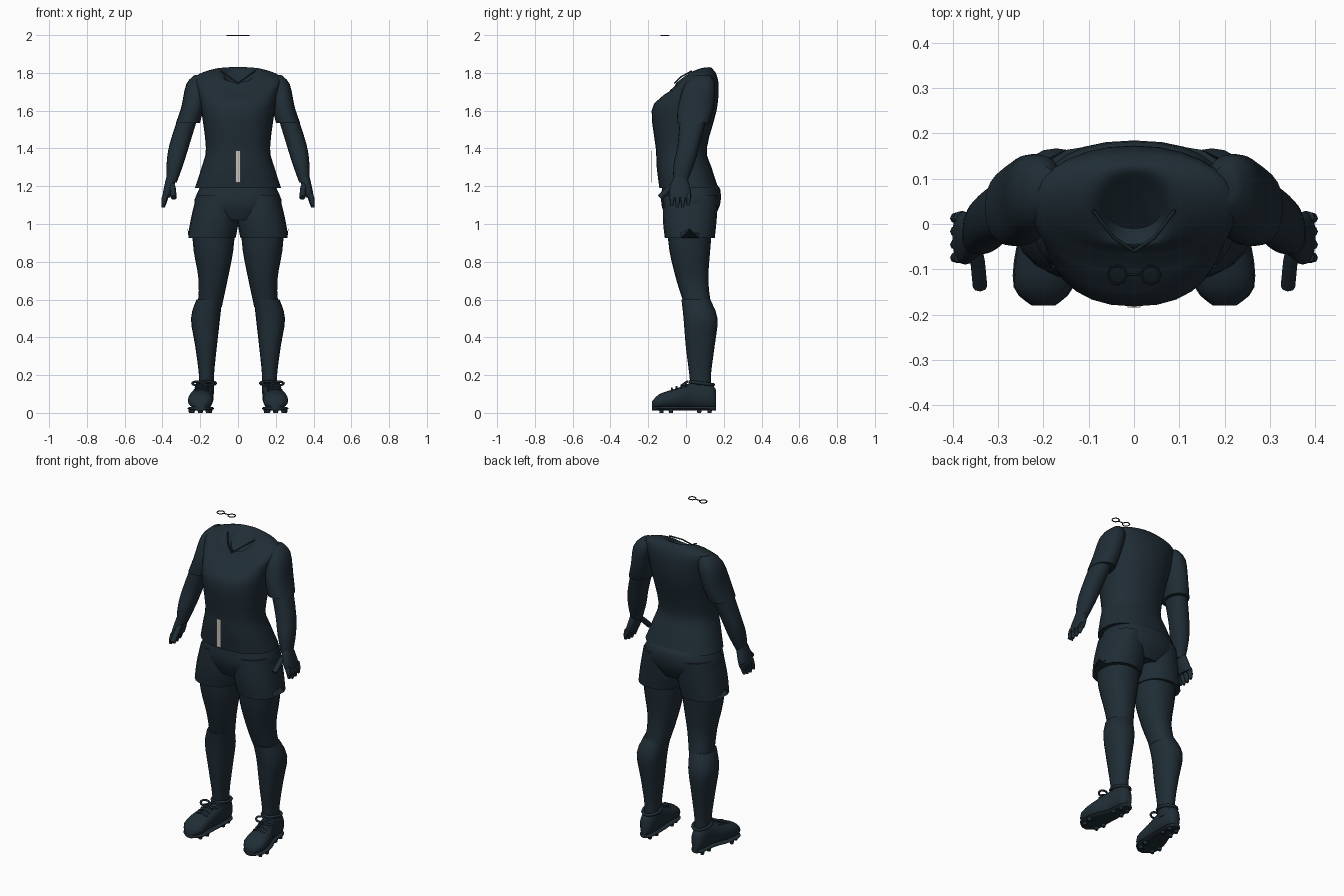
import bpy, bmesh, math
from mathutils import Vector

cube = bpy.data.objects.get("Cube")
if cube:
    bpy.data.objects.remove(cube)


def material(name, *rgb):
    made = bpy.data.materials.new(name)
    made.use_nodes = True
    made.diffuse_color = (*rgb, 1)
    shader = made.node_tree.nodes["Principled BSDF"]
    shader.inputs["Base Color"].default_value = (*rgb, 1)
    shader.inputs["Roughness"].default_value = .8
    return made


SLATE = material("dark slate", .014, .026, .036)
PALE = material("pale beige", .58, .55, .5)
BLACK = material("near black", .006, .008, .01)


def finish(bm, name, mat=SLATE):
    """Turn a bmesh into a named, smoothly shaded object."""
    bmesh.ops.recalc_face_normals(bm, faces=bm.faces)
    mesh = bpy.data.meshes.new(name)
    bm.to_mesh(mesh)
    bm.free()
    mesh.materials.append(mat)
    part = bpy.data.objects.new(name, mesh)
    bpy.context.collection.objects.link(part)
    bpy.ops.object.select_all(action="DESELECT")
    part.select_set(True)
    bpy.context.view_layer.objects.active = part
    bpy.ops.object.shade_smooth_by_angle(angle=math.radians(50))


def skin(bm, rings, closed=False):
    """Bridge consecutive rings, then cap the ends or join them up."""
    following = rings[1:] + rings[:1] if closed else rings[1:]
    for low, high in zip(rings, following):
        for i in range(len(low)):
            bm.faces.new((low[i - 1], low[i], high[i], high[i - 1]))
    if not closed:
        bm.faces.new(rings[0])
        bm.faces.new(rings[-1])


def smooth_keys(keys, steps=3):
    """Run a flowing curve through a few key sections."""
    keys = [Vector(key) for key in keys]
    last = len(keys) - 1
    for k in range(last):
        before, a, b, after = keys[max(k - 1, 0)], keys[k], keys[k + 1], keys[min(k + 2, last)]
        for step in range(steps):
            t = step / steps
            slope_a, slope_b = (b - before) / 2, (after - a) / 2
            ease = t * t * (3 - 2 * t)
            yield a.lerp(b, ease) + slope_a * t * (1 - t) ** 2 - slope_b * t * t * (1 - t)
    yield keys[last]


def loft(name, keys, side=1, shape=None, count=20):
    """Each key holds height, centre x, centre y, half width and half depth."""
    bm = bmesh.new()
    rings = []
    for height, x, y, width, depth in smooth_keys(keys):
        ring = []
        for i in range(count):
            angle = math.tau * i / count
            c, s = [math.copysign(abs(k) ** .88, k) for k in (math.cos(angle), math.sin(angle))]
            point = Vector((x + width * c, y + depth * s, height))
            if shape:
                point = shape(point, c, s)
            point.x *= side
            ring.append(bm.verts.new(point))
        rings.append(ring)
    skin(bm, rings)
    finish(bm, name)


def tube(name, points, radius, mat=SLATE, closed=False, count=8):
    """Sweep a round section along a path."""
    bm = bmesh.new()
    points = [Vector(p) for p in points]
    last = len(points) - 1
    rings = []
    for k, point in enumerate(points):
        before = points[k - 1] if closed or k else point
        after = points[(k + 1) % len(points)] if closed or k < last else point
        turn = (after - before).to_track_quat("Z", "Y")
        angles = [math.tau * i / count for i in range(count)]
        rings.append([bm.verts.new(point + turn @ Vector((math.cos(a), math.sin(a), 0)) * radius)
                      for a in angles])
    skin(bm, rings, closed)
    finish(bm, name, mat)


def loop(x, y, z, width, depth, slope=0, count=16):
    """Points of a level or sloping ellipse."""
    angles = [math.tau * i / count for i in range(count)]
    return [(x + width * math.cos(a), y + depth * math.sin(a), z + slope * math.sin(a)) for a in angles]


def neckline(point, c, s):
    """Lower the front of the shirt progressively towards the collar."""
    drop = min(max(point.z - 1.62, 0) / 2, .08)
    point.z -= drop * ((1 - s) / 2) ** 2
    return point


def side_slit(point, c, s):
    """Notch the outer hem of the shorts."""
    if c > .99 and point.z < .95:
        point.z += .05
    return point


def lie_down(point, c, s):
    """Turn an upright loft so that its height runs along the foot."""
    return Vector((point.x, point.z, point.y))


# Shirt body with a sunken collar, and the seam along its V
loft("shirt_body", [(1.19, 0, .015, .228, .156), (1.3, 0, -.01, .193, .145),
                    (1.4, 0, -.025, .17, .135), (1.6, 0, -.01, .194, .172),
                    (1.72, 0, .02, .212, .153), (1.78, 0, .037, .225, .128),
                    (1.81, 0, .045, .2, .105), (1.83, 0, .04, .1, .085),
                    (1.8, 0, .04, .06, .05)], shape=neckline, count=28)
for side in (1, -1):
    tube("collar_seam", [(0, -.06, 1.745), (side * .045, -.03, 1.777), (side * .09, .03, 1.81)], .004)

# Pale strip just in front of the belly
bm = bmesh.new()
bmesh.ops.create_cube(bm, size=1)
for vert in bm.verts:
    vert.co = Vector((vert.co.x * .028, vert.co.y * .003 - .183, vert.co.z * .17 + 1.305))
finish(bm, "front_strip", PALE)

# Shorts seat
loft("shorts_seat", [(1.02, 0, .02, .14, .12), (1.1, 0, .025, .23, .155),
                     (1.18, 0, .027, .208, .155), (1.21, 0, .02, .195, .14)], count=28)

for side, label in ((1, "left_"), (-1, "right_")):
    # Shorts leg and sleeve
    loft(label + "shorts_leg", [(.925, .14, .02, .127, .132), (1.03, .122, .02, .127, .143),
                                (1.15, .11, .025, .11, .145)], side, side_slit)
    loft(label + "sleeve", [(1.535, .265, .037, .064, .086), (1.62, .24, .052, .06, .095),
                            (1.74, .215, .074, .059, .08), (1.79, .2, .088, .028, .038)], side)

    # Bare leg and sock
    loft(label + "thigh", [(.56, .15, .065, .064, .07), (.7, .132, .034, .076, .084),
                           (.86, .13, .02, .105, .108), (1, .13, .02, .115, .12)], side)
    loft(label + "sock", [(.1, .167, .08, .041, .055), (.2, .167, .075, .04, .057),
                          (.35, .169, .075, .057, .076), (.5, .172, .077, .077, .09),
                          (.6, .152, .052, .068, .076)], side)

    # Boot upper and sole plate share one outline of station, centre, half width and top
    outline = [(-.18, .2, .025, .06), (-.14, .2, .063, .1), (-.05, .195, .062, .13),
               (.04, .176, .047, .162), (.13, .172, .04, .153), (.16, .172, .02, .12)]
    for name, grow, floor, roof in (("boot", 1, .022, 1), ("sole", 1.04, .013, .035)):
        sections = []
        for station, x, width, top in outline:
            top = min(top, roof)
            sections.append((station, x, (top + floor) / 2, width * grow, (top - floor) / 2))
        loft(label + name, sections, side, lie_down)
    tube(label + "boot_collar", loop(side * .167, .083, .157, .047, .062, -.008), .009, closed=True)

    # Pairs of studs under the forefoot and heel
    bm = bmesh.new()
    for y, x, spread in ((-.13, .2, .04), (-.08, .2, .05), (.07, .175, .027), (.125, .175, .022)):
        for way in (1, -1):
            cone = bmesh.ops.create_cone(bm, cap_ends=True, segments=8,
                                         radius1=.01, radius2=.014, depth=.024)
            bmesh.ops.translate(bm, verts=cone["verts"], vec=(side * (x + way * spread), y, .012))
    finish(bm, label + "studs")

    # Lace rows and bow
    for row in range(4):
        y, z = row * .025 - .075, row * .008 + .115
        tube(label + "lace_row", [(side * .155, y, z), (side * .19, y, z + .015),
                                  (side * .228, y, z)], .005)
    for way in (1, -1):
        tube(label + "lace_bow", loop(side * .185 + way * .03, -.008, .156, .027, .014, .01),
             .006, closed=True)

    # Arm and palm
    loft(label + "arm", [(1.22, .351, -.032, .027, .036), (1.32, .333, -.01, .045, .055),
                         (1.42, .31, .014, .053, .058), (1.57, .263, .04, .052, .072)], side)
    loft(label + "palm", [(1.14, .381, -.028, .02, .056), (1.18, .37, -.032, .025, .057),
                          (1.25, .351, -.03, .028, .036)], side)

    # Four fingers with a longer middle, then the forward thumb
    for finger in range(4):
        y = finger * .029 - .072
        tip = 1.083 + abs(finger - 1.4) * .009
        loft(label + "finger", [(tip, .396, y - .005, .008, .007), (tip + .03, .391, y - .002, .015, .012),
                                (1.16, .38, y, .018, .014)], side, count=8)
    tube(label + "thumb", [(side * .352, -.05, 1.215), (side * .345, -.085, 1.19),
                           (side * .34, -.138, 1.14)], .016)

    # Floating eyewear rim
    tube(label + "rim", loop(side * .037, -.112, 1.997, .021, .021, count=8), .003, BLACK, closed=True)

# Bridge between the rims
tube("rim_bridge", [(-.017, -.112, 1.997), (.017, -.112, 1.997)], .003, BLACK)
